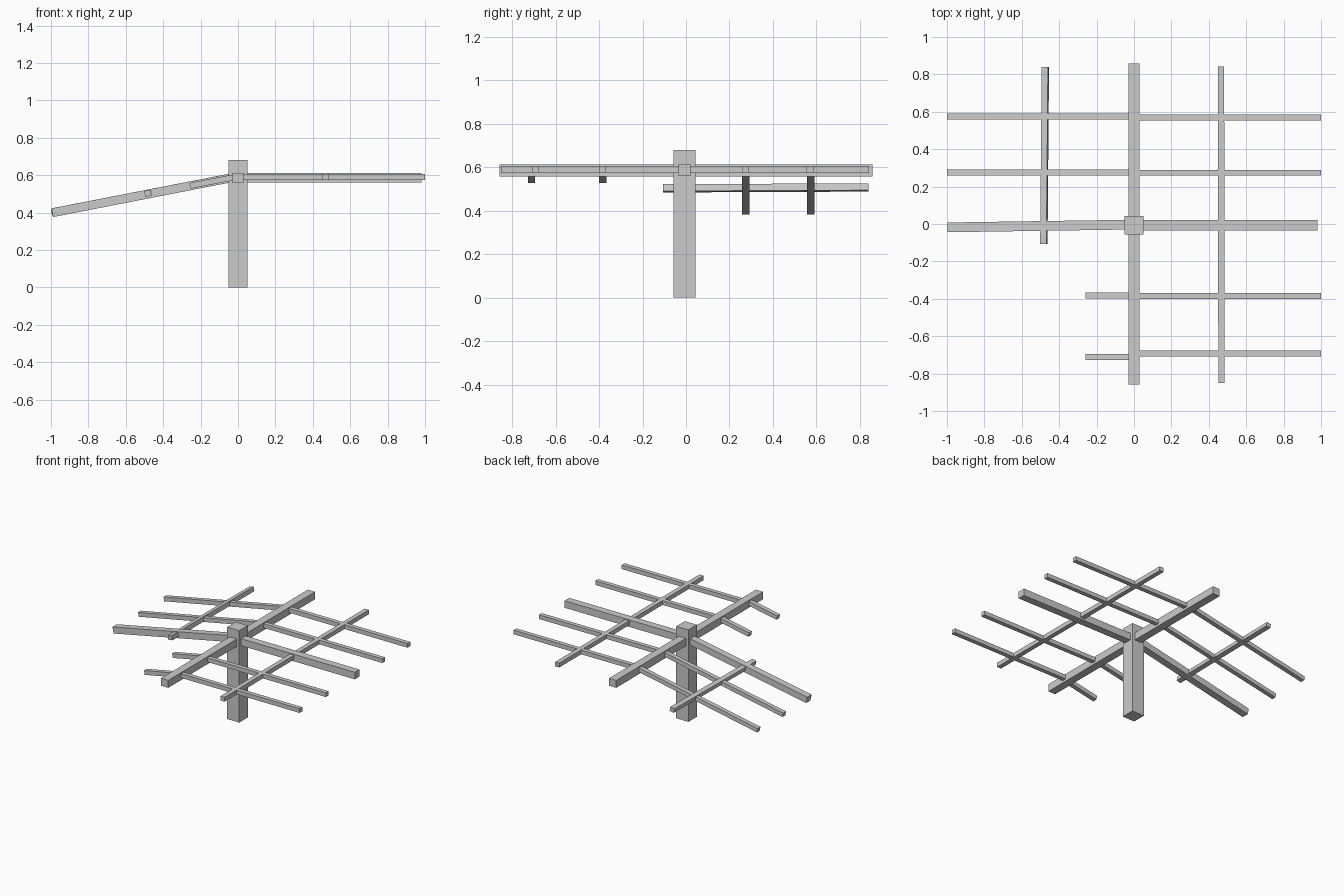
import bpy
import math
from mathutils import Vector

if "Cube" in bpy.data.objects:
    bpy.data.objects.remove(bpy.data.objects["Cube"])


def beam(name, a, b, w, h, roll=0.0):
    """Square-cut timber from a to b, width w across and height h."""
    a, b = Vector(a), Vector(b)
    d = b - a
    bpy.ops.mesh.primitive_cube_add(size=1, location=(a + b) / 2)
    o = bpy.context.object
    o.name = name
    o.scale = (d.length, w, h)
    o.rotation_euler = (roll, -math.asin(d.z / d.length), math.atan2(d.y, d.x))
    return o


RIDGE_Z = 0.59
SLOPE = 0.195                      # fall of the drooping side
TILT = math.atan(SLOPE)


def droop(x):
    return 0.593 + SLOPE * x       # height on the drooping side (x < 0)


# Post and ridge beam
beam("post", (-0.05, -0.007, 0.34), (0.05, -0.007, 0.34), 0.10, 0.68)
beam("ridge_beam", (0, -0.858, 0.585), (0, 0.858, 0.585), 0.059, 0.055)

# Main arms
beam("level_arm", (0, -0.007, 0.586), (0.98, -0.007, 0.586), 0.055, 0.052)
beam("drooping_arm", (0, -0.003, droop(0)), (-0.993, -0.018, droop(-0.993)), 0.052, 0.047)

# Slats on the level side
for i, y in enumerate((0.57, 0.274, -0.385, -0.693)):
    beam(f"level_slat_{i + 1}", (0, y, RIDGE_Z), (1.0, y, RIDGE_Z), 0.032, 0.031)

# Slats on the drooping side: two long at the back, two broken short in front
for i, (y, x) in enumerate(((0.574, -0.997), (0.275, -0.997), (-0.383, -0.257), (-0.711, -0.257))):
    beam(f"drooping_slat_{i + 1}", (0, y, droop(0)), (x, y, droop(x)), 0.033, 0.031)

# Cross pieces
beam("level_cross_piece", (0.468, -0.85, RIDGE_Z), (0.465, 0.842, RIDGE_Z), 0.034, 0.032)
beam("drooping_cross_piece", (-0.482, -0.106, 0.503), (-0.474, 0.84, 0.507), 0.034, 0.032, -TILT)
